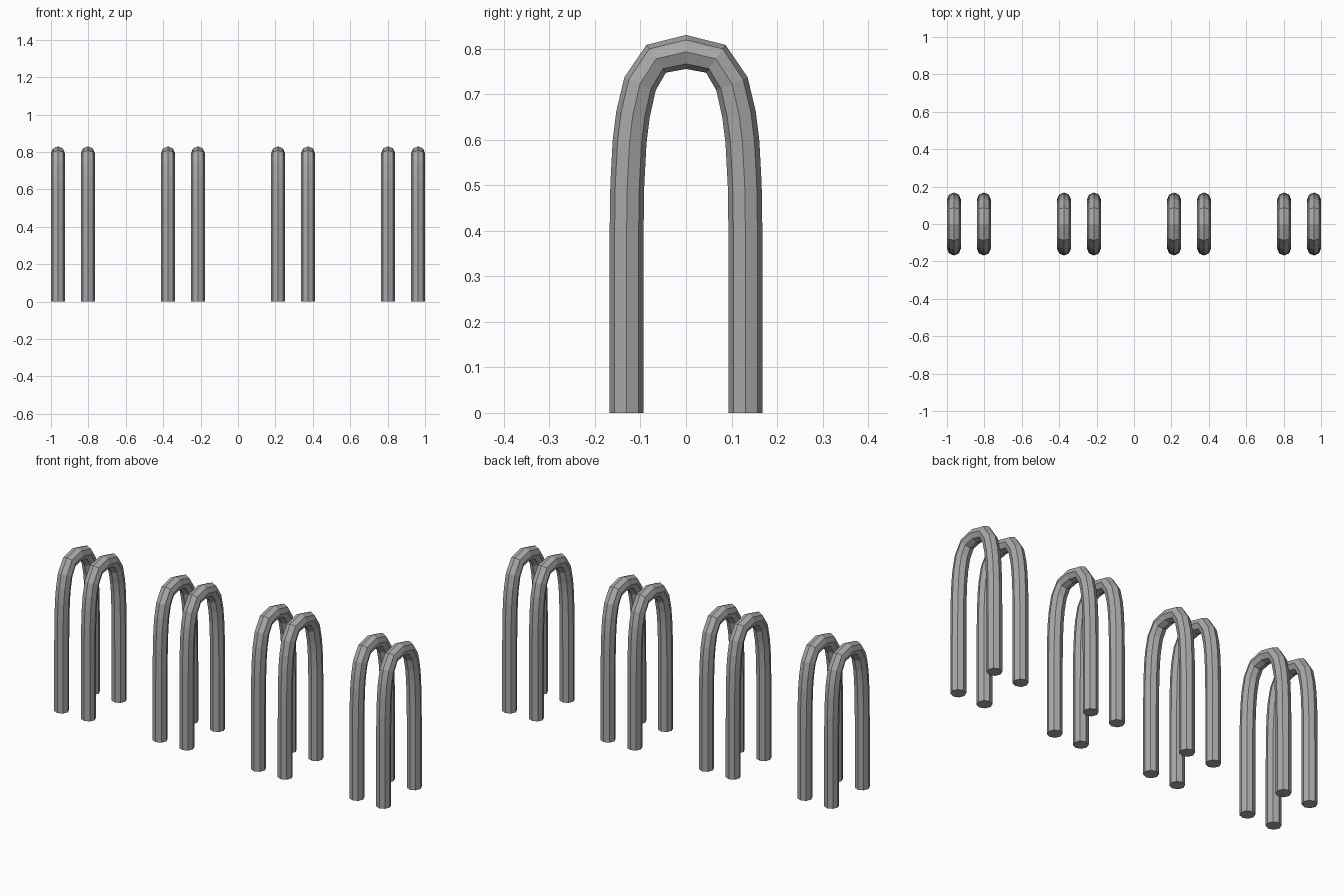
import bpy, bmesh, math
from mathutils import Vector

if "Cube" in bpy.data.objects:
    bpy.data.objects.remove(bpy.data.objects["Cube"])

RADIUS = 0.0373
SIDES = 8

# Centre line of half a hoop (y, z), foot to crown, then mirrored
half = [(-0.131, 0.0), (-0.131, 0.3), (-0.1305, 0.4), (-0.129, 0.5), (-0.124, 0.595),
        (-0.1165, 0.656), (-0.101, 0.723), (-0.0655, 0.778)]
path = half + [(0.0, 0.793)] + [(-y, z) for y, z in reversed(half)]
path = [Vector((0, y, z)) for y, z in path]

# Dark grey metal
metal = bpy.data.materials.new("dark_grey_metal")
metal.diffuse_color = (0.39, 0.39, 0.39, 1)
metal.use_nodes = True
metal.node_tree.nodes["Principled BSDF"].inputs["Base Color"].default_value = metal.diffuse_color


def make_hoop_mesh():
    bm = bmesh.new()
    rings = []
    last = len(path) - 1
    for i, p in enumerate(path):
        if i in (0, last):
            tangent = Vector((0, 0, 1 if i == 0 else -1))
        else:
            tangent = ((p - path[i - 1]).normalized()
                       + (path[i + 1] - p).normalized()).normalized()
        side = Vector((1, 0, 0))
        out = tangent.cross(side)
        ring = []
        for k in range(SIDES):
            a = 2 * math.pi * k / SIDES
            ring.append(bm.verts.new(p + RADIUS * (math.cos(a) * side + math.sin(a) * out)))
        rings.append(ring)
    for a, b in zip(rings, rings[1:]):
        for k in range(SIDES):
            n = (k + 1) % SIDES
            bm.faces.new((a[k], a[n], b[n], b[k]))
    # Closed feet
    bm.faces.new(rings[0])
    bm.faces.new(rings[-1])
    bmesh.ops.recalc_face_normals(bm, faces=bm.faces)
    mesh = bpy.data.meshes.new("hoop")
    bm.to_mesh(mesh)
    bm.free()
    mesh.materials.append(metal)
    return mesh


# Four pairs of hoops in a row
hoop_mesh = make_hoop_mesh()
for pair in range(4):
    for j, offset in enumerate((-0.08, 0.08)):
        hoop = bpy.data.objects.new(f"hoop_{pair + 1}_{'left' if j == 0 else 'right'}", hoop_mesh)
        hoop.location.x = (pair - 1.5) * 0.5885 + offset
        bpy.context.collection.objects.link(hoop)
